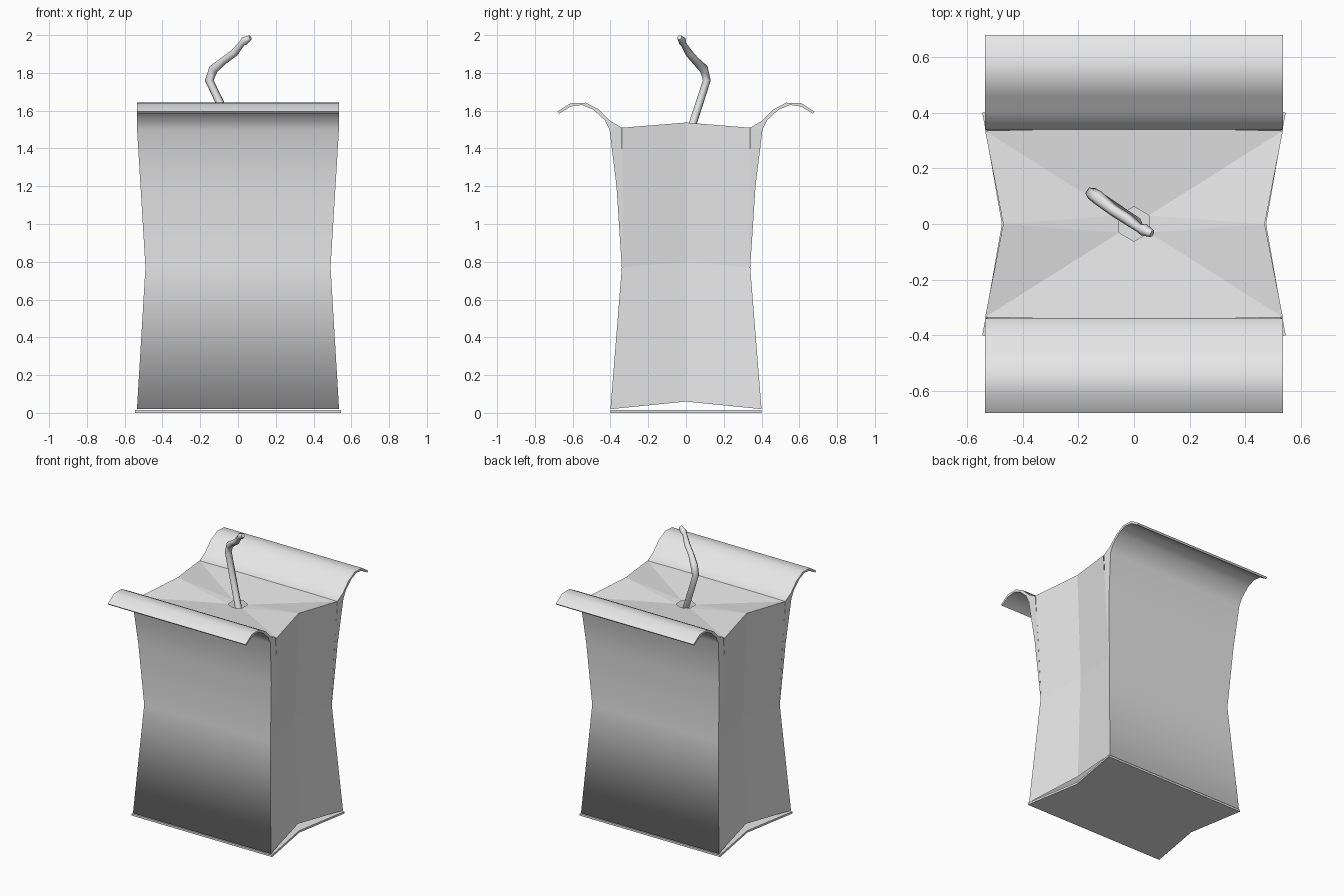
import bpy, bmesh, math

cube = bpy.data.objects.get("Cube")
if cube:
    bpy.data.objects.remove(cube, do_unlink=True)

GREY = (0.8, 0.8, 0.8, 1.0)
grey = bpy.data.materials.new("light grey")
grey.use_nodes = True
grey.diffuse_color = GREY
for node in grey.node_tree.nodes:
    if node.type == 'BSDF_PRINCIPLED':
        node.inputs["Base Color"].default_value = GREY

WAIST = 0.77
TOP = 1.51


def half_width(z):
    """Half width of the carton, narrowest at the waist."""
    return 0.49 + 0.045 * min(1, abs(z - WAIST) / (TOP - WAIST))


def finish(name, bm):
    bmesh.ops.recalc_face_normals(bm, faces=bm.faces)
    mesh = bpy.data.meshes.new(name)
    bm.to_mesh(mesh)
    bm.free()
    mesh.materials.append(grey)
    obj = bpy.data.objects.new(name, mesh)
    bpy.context.collection.objects.link(obj)
    return obj


# Front and back panels: lower sheet, then a double sheet ending in a curled flap
LOWER = [(0.37, 0.02), (0.40, 0.02)]
OUTER = [(0.34, WAIST), (0.368, 1.2), (0.405, 1.5), (0.43, 1.55),
         (0.49, 1.605), (0.55, 1.63), (0.61, 1.622), (0.67, 1.585)]
INNER = [(0.336, WAIST), (0.333, 1.2), (0.34, TOP), (0.40, 1.545),
         (0.46, 1.605), (0.53, 1.642), (0.61, 1.64), (0.68, 1.595)]


def panel(name, side):
    bm = bmesh.new()

    def rows(points):
        return [[bm.verts.new((sx * half_width(z), side * y, z)) for sx in (-1, 1)]
                for y, z in points]

    low, out, inn = rows(LOWER), rows(OUTER), rows(INNER)
    strip = low + out + inn[::-1]
    tip = len(low) + len(out) - 1
    for i, (a, b) in enumerate(zip(strip, strip[1:])):
        face = bm.faces.new((a[0], a[1], b[1], b[0]))
        face.smooth = i != tip
    # Narrow end caps between the two layers
    for k in (0, 1):
        for i in range(len(out) - 1):
            bm.faces.new((out[i][k], out[i + 1][k], inn[i + 1][k], inn[i][k]))
    return finish(name, bm)


panel("front_panel", -1)
panel("back_panel", 1)

# Folded sides and sunken top with a six-sided hole
bm = bmesh.new()
rim = {}
for sx in (-1, 1):
    levels = []
    for z, y, fold_x, fold_z in ((0.02, 0.40, 0.466, 0.06),
                                 (WAIST, 0.34, 0.443, 0.80),
                                 (TOP, 0.335, 0.47, 1.537)):
        x = half_width(z)
        levels.append([bm.verts.new((sx * x, -y, z)),
                       bm.verts.new((sx * fold_x, 0, fold_z)),
                       bm.verts.new((sx * x, y, z))])
    for a, b in zip(levels, levels[1:]):
        for i in (0, 1):
            bm.faces.new((a[i], a[i + 1], b[i + 1], b[i]))
    rim[sx] = levels[-1]

front_mid = bm.verts.new((0, -0.347, TOP))
back_mid = bm.verts.new((0, 0.347, TOP))
hole = [bm.verts.new((0.062 * math.cos(math.radians(a)),
                      0.062 * math.sin(math.radians(a)), 1.475))
        for a in range(30, 390, 60)]
right, left = rim[1], rim[-1]
outer = [right[2], back_mid, left[2], left[0], front_mid, right[0]]
folds = {2: left[1], 5: right[1]}
for i in range(6):
    j = (i + 1) % 6
    if i in folds:
        fold = folds[i]
        bm.faces.new((hole[i], outer[i], fold))
        bm.faces.new((hole[i], fold, hole[j]))
        bm.faces.new((hole[j], fold, outer[j]))
    else:
        bm.faces.new((hole[i], outer[i], outer[j], hole[j]))
finish("sides_and_top", bm)

# Thin base with pinched sides
bm = bmesh.new()
plan = [(0.545, -0.40), (0.475, 0), (0.545, 0.40),
        (-0.545, 0.40), (-0.475, 0), (-0.545, -0.40)]
base = bm.faces.new([bm.verts.new((x, y, 0)) for x, y in plan])
raised = bmesh.ops.extrude_face_region(bm, geom=[base])["geom"]
for v in raised:
    if isinstance(v, bmesh.types.BMVert):
        v.co.z = 0.014
finish("base", bm)

# Bent straw: x, y, z, relative radius
PATH = [(0.01, 0.0, 1.42, 1), (-0.152, 0.11, 1.76, 1), (-0.13, 0.095, 1.82, 1.1),
        (-0.075, 0.05, 1.865, 0.9), (-0.02, 0.015, 1.905, 0.9),
        (0.02, -0.015, 1.955, 0.7), (0.035, -0.02, 1.97, 1.0),
        (0.065, -0.035, 1.987, 0.6)]
curve = bpy.data.curves.new("straw", 'CURVE')
curve.dimensions = '3D'
curve.bevel_depth = 0.023
curve.bevel_resolution = 1
curve.use_fill_caps = True
spline = curve.splines.new('POLY')
spline.points.add(len(PATH) - 1)
for point, (x, y, z, r) in zip(spline.points, PATH):
    point.co = (x, y, z, 1)
    point.radius = r
curve.materials.append(grey)
straw = bpy.data.objects.new("straw", curve)
bpy.context.collection.objects.link(straw)
